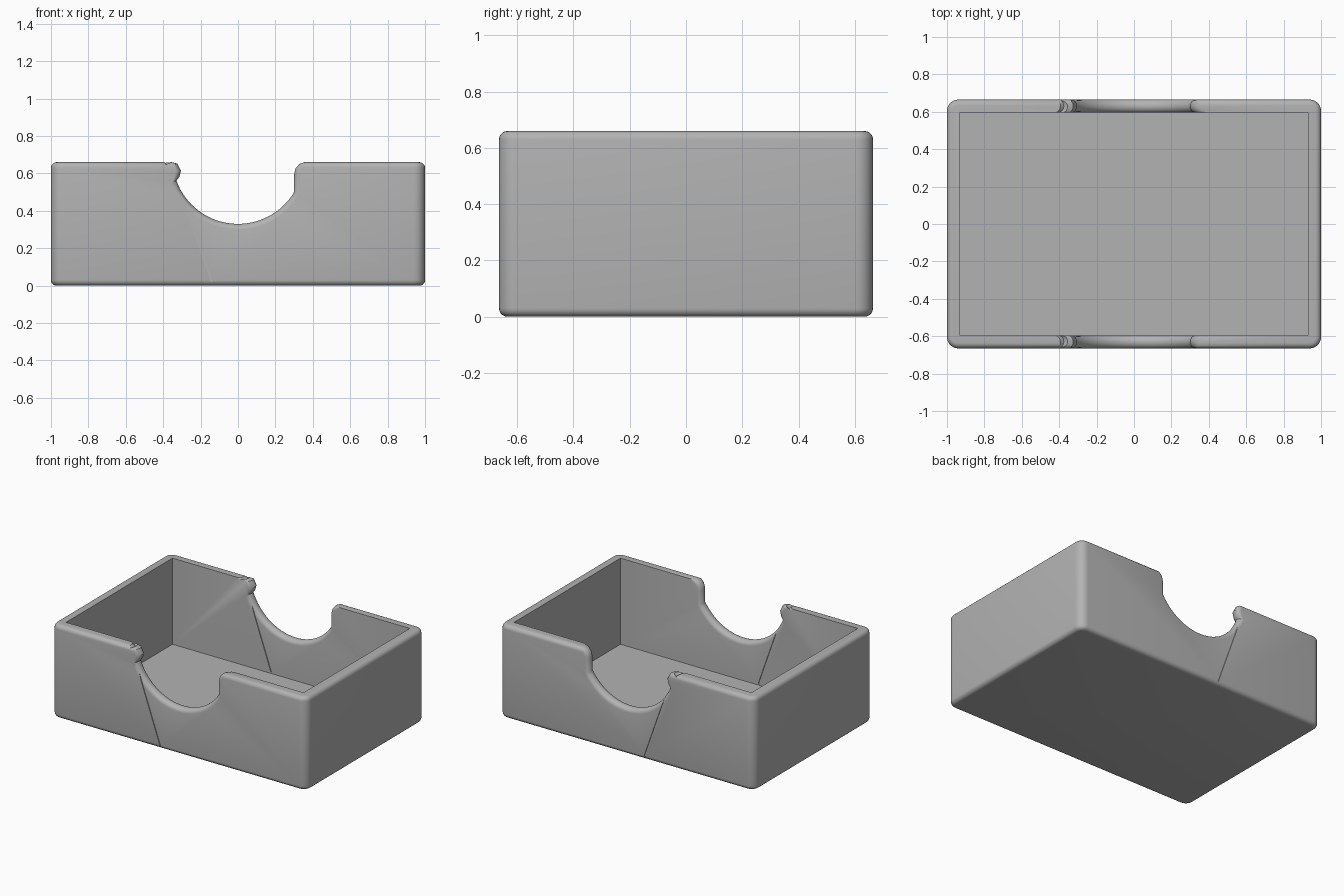
import bpy, bmesh, math
from mathutils import Matrix, Vector

if "Cube" in bpy.data.objects:
    bpy.data.objects.remove(bpy.data.objects["Cube"])

LENGTH, DEPTH, HEIGHT = 2.0, 1.33, 0.66
WALL, FLOOR = 0.07, 0.05
NOTCH_Z, NOTCH_R, LIP = 0.68, 0.35, 0.03

grey = bpy.data.materials.new("plain grey")
grey.use_nodes = True
grey.diffuse_color = (0.45, 0.45, 0.45, 1)
grey.node_tree.nodes["Principled BSDF"].inputs["Base Color"].default_value = grey.diffuse_color


def to_object(name, bm):
    bmesh.ops.recalc_face_normals(bm, faces=bm.faces)
    mesh = bpy.data.meshes.new(name)
    bm.to_mesh(mesh)
    bm.free()
    mesh.materials.append(grey)
    obj = bpy.data.objects.new(name, mesh)
    bpy.context.scene.collection.objects.link(obj)
    return obj


def block(size, matrix):
    bm = bmesh.new()
    bmesh.ops.create_cube(bm, size=1, matrix=matrix @ Matrix.Diagonal((*size, 1)))
    return bm


def cut(target, cutter):
    cutter.hide_render = True
    mod = target.modifiers.new("cut", 'BOOLEAN')
    mod.operation, mod.solver, mod.object = 'DIFFERENCE', 'EXACT', cutter
    bpy.context.view_layer.objects.active = target
    bpy.ops.object.modifier_apply(modifier=mod.name)
    bpy.data.objects.remove(cutter)


# Tray body: round upright corners, softer top and bottom edges
bm = block((LENGTH, DEPTH, HEIGHT), Matrix.Translation((0, 0, HEIGHT / 2)))
upright = [e for e in bm.edges if abs(e.verts[0].co.z - e.verts[1].co.z) > 0.1]
bmesh.ops.bevel(bm, geom=upright, offset=0.06, segments=6, profile=0.5, affect='EDGES')
rims = [e for e in bm.edges if abs(e.verts[0].co.z - e.verts[1].co.z) < 0.001]
bmesh.ops.bevel(bm, geom=rims, offset=0.03, segments=5, profile=0.5, affect='EDGES')
tray = to_object("tray", bm)

# Hollow inside
cut(tray, to_object("hollow_cutter", block(
    (LENGTH - 2 * WALL, DEPTH - 2 * WALL, HEIGHT),
    Matrix.Translation((0, 0, FLOOR + HEIGHT / 2)))))

# Thumb notch outline: knob on one shoulder, arc, upright shoulder
outline = [(-0.44, 0.8), (-0.4, 0.665), (-0.375, 0.646), (-0.355, 0.66),
           (-0.325, 0.653), (-0.305, 0.615), (-0.313, 0.583)]
start, end = math.radians(200), math.radians(329)
for i in range(33):
    a = start + (end - start) * i / 32
    outline.append((NOTCH_R * math.cos(a), NOTCH_Z + NOTCH_R * math.sin(a)))
outline += [(0.3, 0.595), (0.308, 0.628), (0.328, 0.65), (0.36, 0.662), (0.4, 0.8)]


def notch_cutter(centre_y):
    """Loft the outline through the wall, flaring at both faces for a rounded lip."""
    bm = bmesh.new()
    stations = [(-0.07, 1.0)]
    for i in range(11):
        a = math.pi * (i / 10 - 0.5)
        stations.append((math.sin(a) * WALL * 0.5, 1 - math.cos(a)))
    stations.append((0.07, 1.0))
    rings = []
    for y, flare in stations:
        ring = []
        for x, z in outline:
            out = Vector((x, z - NOTCH_Z)).normalized() * LIP * flare
            ring.append(bm.verts.new((x + out.x, centre_y + y, z + out.y)))
        rings.append(ring)
    n = len(outline)
    for a, b in zip(rings, rings[1:]):
        for i in range(n):
            j = (i + 1) % n
            bm.faces.new((a[i], a[j], b[j], b[i]))
    bm.faces.new(rings[0])
    bm.faces.new(rings[-1])
    return to_object("notch_cutter", bm)


def crease_cutter(y, low):
    """Slim slanted groove from the notch down to the base."""
    top = Vector((-0.33, y, 0.56))
    slope = Vector((0.19, 0, -0.54))
    bottom = top + slope * ((top.z - low) / 0.54)
    turn = Matrix.Rotation(-math.atan2(slope.x, -slope.z), 4, 'Y')
    return to_object("crease_cutter", block(
        (0.01, 0.012, (bottom - top).length),
        Matrix.Translation((top + bottom) / 2) @ turn))


# Matching notches and creases in the front and back walls
for side in (-1, 1):
    cut(tray, notch_cutter(side * (DEPTH - WALL) / 2))
    cut(tray, crease_cutter(side * DEPTH / 2, 0.02))
    cut(tray, crease_cutter(side * (DEPTH / 2 - WALL), FLOOR + 0.01))

bpy.ops.object.select_all(action='DESELECT')
tray.select_set(True)
bpy.context.view_layer.objects.active = tray
bpy.ops.object.shade_smooth_by_angle(angle=math.radians(35))
